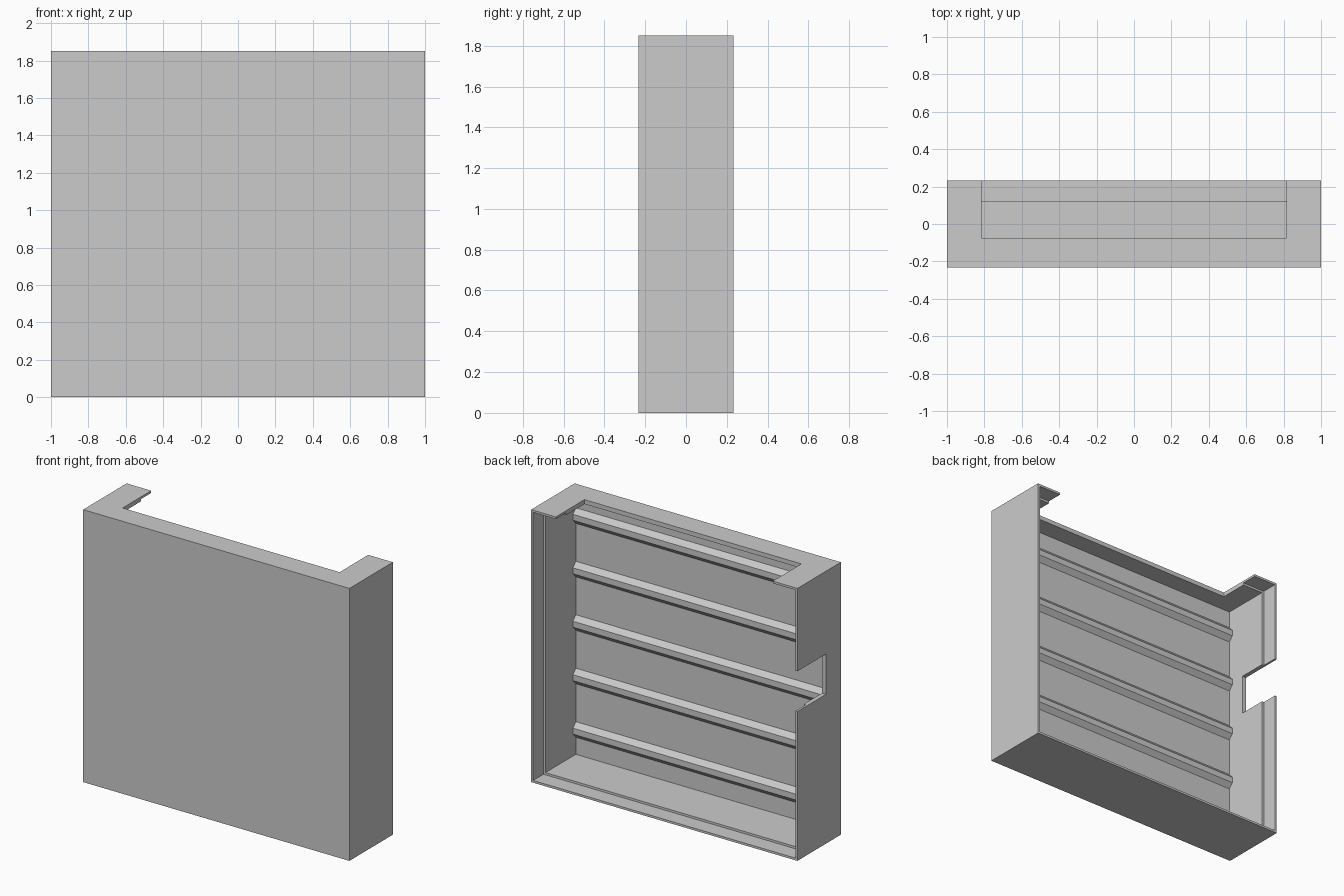
import bpy
import bmesh
from mathutils import Matrix, Vector

# Overall dimensions
W, D, H = 1.0, 0.233, 1.85      # half width, half depth, height
SKIN = 0.015                    # outer skin thickness
WALL = 2 * SKIN                 # skin plus inner liner
REBATE_Y = 0.122                # liner stops here, leaving a step at the back
NOTCH_Y = -0.074                # front end of both cable notches
OPEN_Y = D + 0.1                # cutters run out past the open back

old = bpy.data.objects.get("Cube")
if old:
    bpy.data.objects.remove(old, do_unlink=True)

grey = bpy.data.materials.new("light grey")
grey.use_nodes = True
colour = (0.6, 0.6, 0.6, 1)
grey.diffuse_color = colour
grey.node_tree.nodes["Principled BSDF"].inputs["Base Color"].default_value = colour


def add_object(name, bm):
    mesh = bpy.data.meshes.new(name)
    bmesh.ops.recalc_face_normals(bm, faces=bm.faces)
    bm.to_mesh(mesh)
    bm.free()
    mesh.materials.append(grey)
    obj = bpy.data.objects.new(name, mesh)
    bpy.context.scene.collection.objects.link(obj)
    return obj


def box(name, low, high):
    low, high = Vector(low), Vector(high)
    bm = bmesh.new()
    matrix = Matrix.Translation((low + high) / 2) @ Matrix.Diagonal((high - low).to_4d())
    bmesh.ops.create_cube(bm, size=1, matrix=matrix)
    return add_object(name, bm)


def cut(target, cutters):
    for cutter in cutters:
        cutter.hide_render = True
        mod = target.modifiers.new(cutter.name, "BOOLEAN")
        mod.operation = "DIFFERENCE"
        mod.solver = "EXACT"
        mod.object = cutter
    graph = bpy.context.evaluated_depsgraph_get()
    result = bpy.data.meshes.new_from_object(target.evaluated_get(graph))
    target.modifiers.clear()
    target.data = result
    for cutter in cutters:
        bpy.data.objects.remove(cutter, do_unlink=True)


# Open-backed casing: main cavity, stepped rear rim, top notch and side notch
casing = box("casing", (-W, -D, 0), (W, D, H))
cut(casing, [
    box("main_cavity", (WALL - W, WALL - D, WALL), (W - WALL, OPEN_Y, H - WALL)),
    box("rear_rebate", (SKIN - W, REBATE_Y, SKIN), (W - SKIN, OPEN_Y + 0.01, H - SKIN)),
    box("top_notch", (-0.815, NOTCH_Y, H - 0.1), (0.815, OPEN_Y + 0.02, H + 0.1)),
    box("side_notch", (-W - 0.1, NOTCH_Y, 1.014), (0.1 - W, OPEN_Y + 0.03, 1.287)),
])


# Stiffening ribs with a trapezoid section across the inside of the front panel
def rib(name, z):
    root, face = WALL - D, WALL - D + 0.03
    sink = root - 0.01
    section = [(sink, -0.053), (root, -0.053), (face, -0.02),
               (face, 0.02), (root, 0.053), (sink, 0.053)]
    end = W - WALL + 0.005
    bm = bmesh.new()
    profile = bm.faces.new([bm.verts.new((-end, y, z + dz)) for y, dz in section])
    swept = bmesh.ops.extrude_face_region(bm, geom=[profile], use_keep_orig=True)
    moved = [v for v in swept["geom"] if isinstance(v, bmesh.types.BMVert)]
    bmesh.ops.translate(bm, verts=moved, vec=(2 * end, 0, 0))
    add_object(name, bm)


for i in range(5):
    rib(f"rib_{i + 1}", H / 2 + (i - 2) * 0.363)
